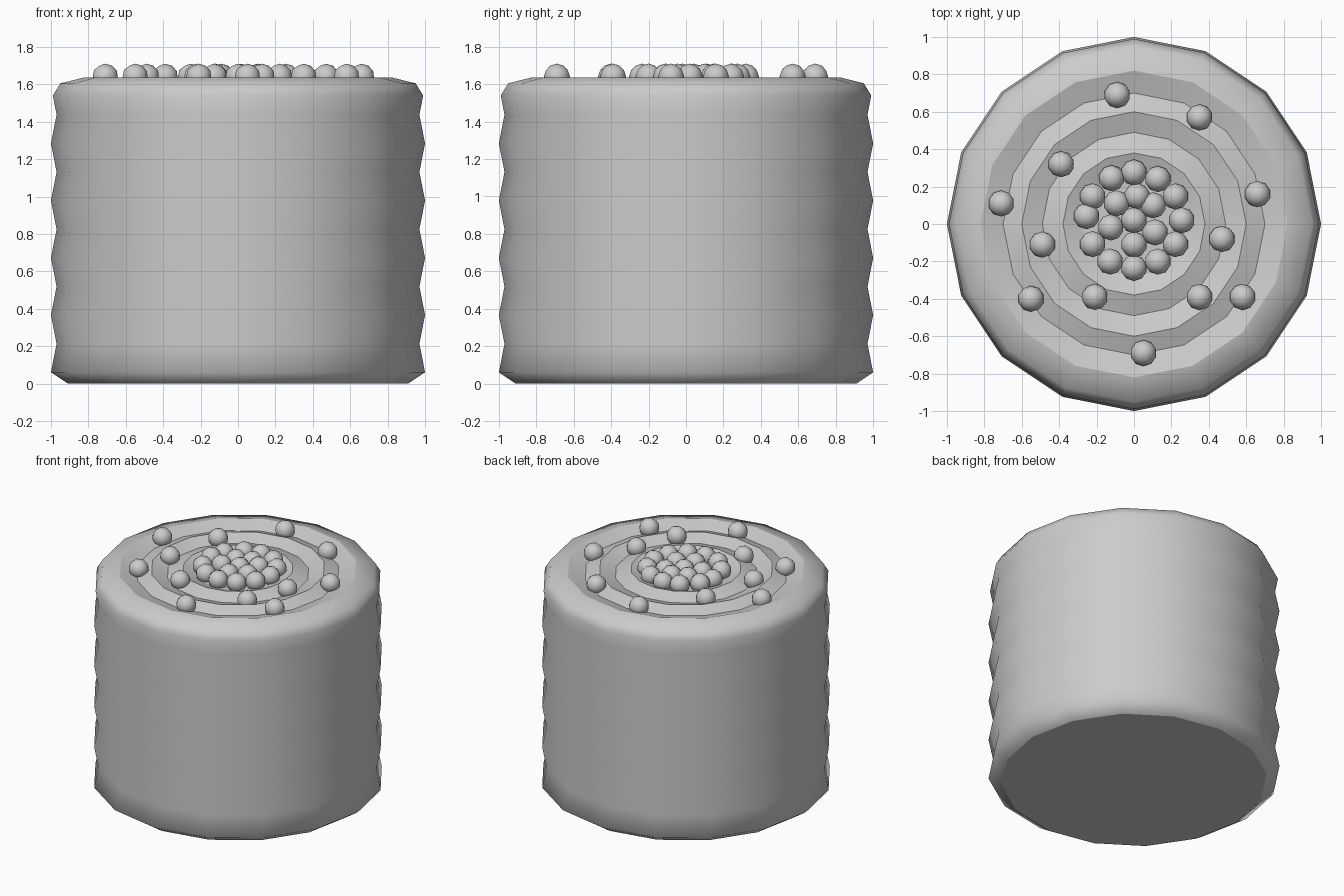
import bpy
import bmesh
from math import cos, sin, tau, radians

SIDES = 16
BALL_RADIUS = 0.07
BALL_HEIGHT = 1.64

cube = bpy.data.objects.get("Cube")
if cube:
    bpy.data.objects.remove(cube, do_unlink=True)

grey = bpy.data.materials.new("plain grey")
grey.use_nodes = True
colour = (0.6, 0.6, 0.6, 1)
grey.diffuse_color = colour
grey.node_tree.nodes["Principled BSDF"].inputs["Base Color"].default_value = colour


def add_object(name, bm):
    mesh = bpy.data.meshes.new(name)
    bm.to_mesh(mesh)
    bm.free()
    mesh.materials.append(grey)
    obj = bpy.data.objects.new(name, mesh)
    bpy.context.collection.objects.link(obj)
    return obj


# Profile of the drum: chamfered foot, rippled wall, rounded shoulder
profile = [(0.91, 0)]
for i in range(10):
    radius = 0.97 if i % 2 else 1
    profile.append((radius, 0.06 + i * 0.153))
profile += [(0.99, 1.54), (0.95, 1.605)]
# Concentric grooves across the top
first_groove = len(profile)
for i, radius in enumerate((0.82, 0.7, 0.6, 0.49, 0.38, 0.28)):
    profile.append((radius, 1.6 if i % 2 else 1.637))

# Drum body
bm = bmesh.new()
rings = [[bm.verts.new((r * cos(tau * k / SIDES), r * sin(tau * k / SIDES), z))
          for k in range(SIDES)] for r, z in profile]
for low, high in zip(rings, rings[1:]):
    for k in range(SIDES):
        n = (k + 1) % SIDES
        bm.faces.new((low[k], low[n], high[n], high[k]))
bm.faces.new(rings[0][::-1])
bm.faces.new(rings[-1])
for face in bm.faces:
    face.smooth = True
# Keep the foot and the groove ridges crisp
for ring in [rings[0]] + rings[first_groove:]:
    for k in range(SIDES):
        bm.edges.get((ring[k], ring[k - 1])).smooth = False
add_object("drum_body", bm)

# Balls packed in the middle, in two rings around one ball
spots = [(0, 0.02)]
inner = (83, 38, -30, -90, 197, 136)
outer = [30 * i for i in range(12)]
outer[4] = 118
outer[6] = 175
for radius, angles in ((0.13, inner), (0.255, outer)):
    for a in angles:
        spots.append((radius * cos(radians(a)), 0.02 + radius * sin(radians(a))))

# Balls scattered around the grooves
spots += [(-0.09, 0.69), (0.35, 0.57), (-0.39, 0.32), (-0.71, 0.11),
          (0.66, 0.16), (-0.49, -0.11), (0.47, -0.08), (-0.55, -0.4),
          (-0.21, -0.39), (0.35, -0.39), (0.58, -0.39), (0.05, -0.69)]

bm = bmesh.new()
bmesh.ops.create_icosphere(bm, subdivisions=2, radius=BALL_RADIUS)
for face in bm.faces:
    face.smooth = True
first_ball = add_object("top_ball", bm)
for i, (x, y) in enumerate(spots):
    ball = first_ball
    if i:
        ball = bpy.data.objects.new("top_ball", first_ball.data)
        bpy.context.collection.objects.link(ball)
    ball.location = (x, y, BALL_HEIGHT)
